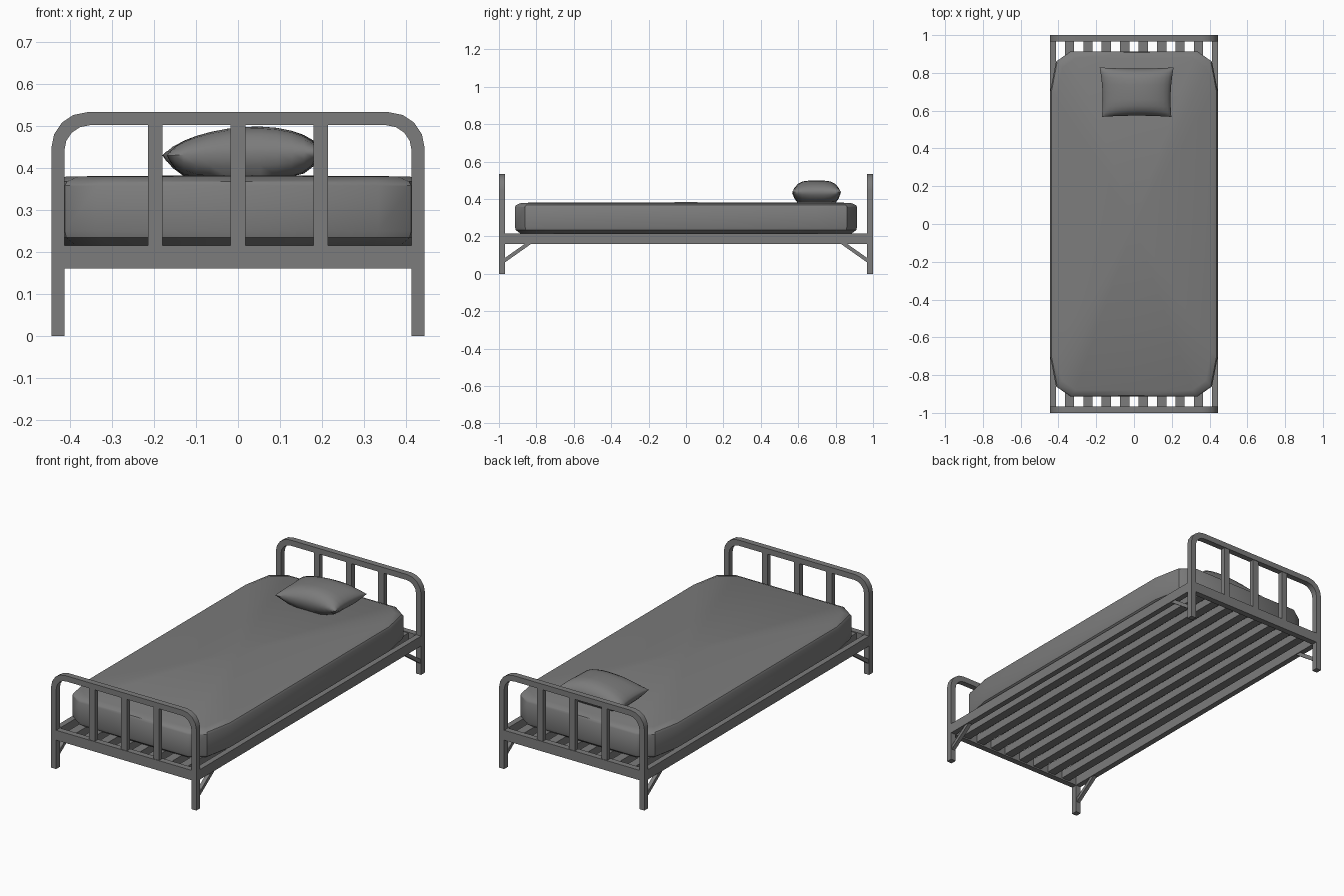
import bpy, bmesh, math
from mathutils import Matrix, Vector

cube = bpy.data.objects.get("Cube")
if cube:
    bpy.data.objects.remove(cube, do_unlink=True)

grey = bpy.data.materials.new("neutral grey")
grey.use_nodes = True
COLOUR = (0.2, 0.2, 0.2, 1)
grey.diffuse_color = COLOUR
grey.node_tree.nodes["Principled BSDF"].inputs["Base Color"].default_value = COLOUR


def finish(name, bm, smooth=None):
    bmesh.ops.recalc_face_normals(bm, faces=bm.faces[:])
    mesh = bpy.data.meshes.new(name)
    bm.to_mesh(mesh)
    bm.free()
    mesh.materials.append(grey)
    obj = bpy.data.objects.new(name, mesh)
    bpy.context.collection.objects.link(obj)
    if smooth:
        bpy.ops.object.select_all(action='DESELECT')
        obj.select_set(True)
        bpy.context.view_layer.objects.active = obj
        bpy.ops.object.shade_smooth_by_angle(angle=math.radians(smooth))
    return obj


def box(name, lo, hi):
    lo, hi = Vector(lo), Vector(hi)
    bm = bmesh.new()
    bmesh.ops.create_cube(bm, size=1, matrix=Matrix.Translation((lo + hi) / 2)
                          @ Matrix.Diagonal((*(hi - lo), 1)))
    return finish(name, bm)


def bridge(bm, a, b):
    for i in range(len(a)):
        j = (i + 1) % len(a)
        bm.faces.new((a[i], a[j], b[j], b[i]))


W, T, TOP = 0.445, 0.031, 0.533      # half width, tube thickness, height
RAIL_LO, RAIL_HI = 0.16, 0.215


def arch_path(inset, radius, steps=4):
    """Right half of the bent tube, from the floor up."""
    x, z = W - inset, TOP - inset
    half = [(x, 0)]
    for i in range(steps + 1):
        a = math.pi / 2 * i / steps
        half.append((x - radius + radius * math.cos(a), z - radius + radius * math.sin(a)))
    return half + [(-px, pz) for px, pz in reversed(half)]


def arch(name, y0, y1):
    outer, inner = arch_path(0, 0.085), arch_path(T, 0.06)
    bm = bmesh.new()
    sections = [[bm.verts.new((p[0], y, p[1])) for p, y in
                 ((o, y0), (o, y1), (i, y1), (i, y0))] for o, i in zip(outer, inner)]
    for a, b in zip(sections, sections[1:]):
        bridge(bm, a, b)
    bm.faces.new(sections[0])
    bm.faces.new(sections[-1])
    finish(name, bm, 25)


# End frames: bent tube, cross rail and three uprights
for end, s in (("foot", -1), ("head", 1)):
    y0, y1 = sorted((s * 0.967, s))
    arch(end + "_frame", y0, y1)
    box(end + "_cross_rail", (T - W, y0, RAIL_LO), (W - T, y1, RAIL_HI))
    for n, x in enumerate((-0.197, 0, 0.197)):
        box(f"{end}_upright_{n + 1}", (x - 0.0175, y0 + 0.003, RAIL_HI),
            (x + 0.0175, y1 - 0.003, TOP - T))

# Side rails and diagonal leg braces
for side, sx in (("left", 1), ("right", -1)):
    x0, x1 = sorted((sx * (W - T), sx * W))
    box(side + "_side_rail", (x0, -0.967, RAIL_LO), (x1, 0.967, RAIL_HI))
    for end, sy in (("foot", -1), ("head", 1)):
        bm = bmesh.new()
        profile = ((0.967, 0.062), (0.967, 0.086), (0.862, RAIL_LO), (0.828, RAIL_LO))
        rings = [[bm.verts.new((x, sy * y, z)) for y, z in profile]
                 for x in (x0 + 0.005, x1 - 0.005)]
        bridge(bm, *rings)
        for r in rings:
            bm.faces.new(r)
        finish(f"{side}_{end}_brace", bm)

# Lengthwise slats
for n in range(8):
    x = (n - 3.5) * 0.0977
    box(f"slat_{n + 1}", (x - 0.0244, -0.967, 0.168), (x + 0.0244, 0.967, 0.211))

# Mattress: stacked outlines with softened rims
bm = bmesh.new()
quarter = ((0.444, 0.0), (0.444, 0.70), (0.413, 0.86), (0.335, 0.914), (0.0, 0.914))
outline = [(x, y) for x, y in quarter]
outline += [(-x, y) for x, y in reversed(quarter[:-1])]
outline += [(-x, -y) for x, y in quarter[1:]]
outline += [(x, -y) for x, y in reversed(quarter[1:-1])]
layers = ((0.03, 0.214), (0.004, 0.234), (0.0, 0.25), (0.0, 0.358), (0.006, 0.368), (0.035, 0.380))
rings = [[bm.verts.new((x * (1 - d / 0.445), y * (1 - d / 0.914), z)) for x, y in outline]
         for d, z in layers]
for a, b in zip(rings, rings[1:]):
    bridge(bm, a, b)
bm.faces.new(rings[0])
centre = bm.verts.new((0, 0, 0.383))
for i, v in enumerate(rings[-1]):
    bm.faces.new((v, rings[-1][(i + 1) % len(outline)], centre))
finish("mattress", bm, 35)

# Pillow: two puffed sheets joined at a pinched seam
bm = bmesh.new()
NU, NV = 14, 10
grids = []
for s in (1, -1):
    grid = {}
    for i in range(NU + 1):
        for j in range(NV + 1):
            u, v = -math.cos(math.pi * i / NU), -math.cos(math.pi * j / NV)
            puff = (max(0, 1 - u * u) ** 0.55) * (max(0, 1 - v ** 4) ** 0.6)
            x = 0.014 + 0.19 * u * (1 - 0.05 * (1 - v * v)) + 0.006 * u * v
            y = 0.698 + 0.131 * v * (1 - 0.05 * (1 - u * u))
            z = 0.434 + 0.004 * u
            z += puff * (0.064 + 0.008 * u) if s > 0 else -min(puff * 0.085, 0.054 + 0.004 * u)
            grid[i, j] = bm.verts.new((x, y, z))
    for i in range(NU):
        for j in range(NV):
            bm.faces.new((grid[i, j], grid[i + 1, j], grid[i + 1, j + 1], grid[i, j + 1]))
bmesh.ops.remove_doubles(bm, verts=bm.verts[:], dist=0.0004)
finish("pillow", bm, 50)
